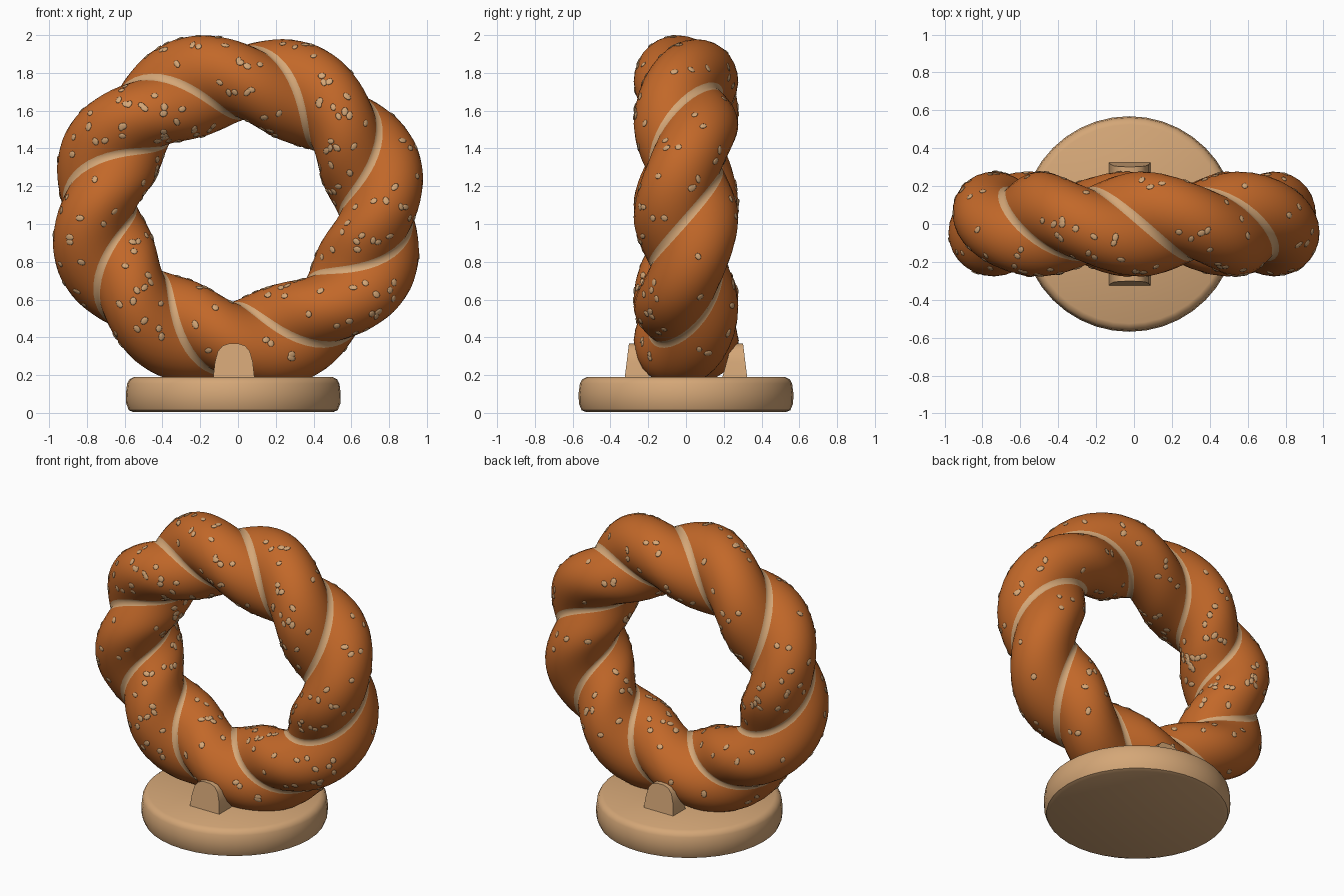
import bpy, bmesh, math, random
from mathutils import Vector, Matrix

if "Cube" in bpy.data.objects:
    bpy.data.objects.remove(bpy.data.objects["Cube"])

random.seed(7)


def material(name, rgb):
    m = bpy.data.materials.new(name)
    m.diffuse_color = (*rgb, 1)
    m.use_nodes = True
    m.node_tree.nodes["Principled BSDF"].inputs["Base Color"].default_value = m.diffuse_color
    return m


crust = material("baked_crust", (0.54, 0.138, 0.022))
tan = material("pale_tan", (0.66, 0.385, 0.185))


def finish(bm, name, mats, angle=40):
    bmesh.ops.recalc_face_normals(bm, faces=bm.faces)
    me = bpy.data.meshes.new(name)
    bm.to_mesh(me)
    bm.free()
    for m in mats:
        me.materials.append(m)
    ob = bpy.data.objects.new(name, me)
    bpy.context.collection.objects.link(ob)
    bpy.context.view_layer.objects.active = ob
    ob.select_set(True)
    bpy.ops.object.shade_smooth_by_angle(angle=math.radians(angle))
    ob.select_set(False)
    return ob


# Twisted ring: two overlapping strands making four turns around an oval
RX, RZ, CZ = 0.735, 0.682, 1.07
R, D, TURNS, A0 = 0.2, 0.077, 4, math.radians(42)
SEAM = math.radians(9)


def profile(t, p):
    # radius of the two-strand cross-section; seams lie at t = 0 and 180 degrees,
    # and the strands are a little flatter towards the hole
    d = D - 0.02 * max(0, -math.cos(p))
    return d * abs(math.sin(t)) + math.sqrt(R * R - (d * math.cos(t)) ** 2)


def ring_point(a, t, lift=0.0):
    p = t + TURNS * (A0 - a)
    centre = Vector((RX * math.cos(a), 0, CZ + RZ * math.sin(a)))
    out = Vector((math.cos(a) / RX, 0, math.sin(a) / RZ)).normalized()
    return centre + (out * math.cos(p) + Vector((0, -1, 0)) * math.sin(p)) * (profile(t, p) + lift)


half = [-SEAM, 0] + [SEAM + (math.pi - 2 * SEAM) * i / 14 for i in range(14)]
angles = half + [t + math.pi for t in half]
N, M = 128, len(angles)
bm = bmesh.new()
grid = [[bm.verts.new(ring_point(2 * math.pi * i / N, t)) for t in angles] for i in range(N)]
for i in range(N):
    for j in range(M):
        k = (i + 1) % N
        f = bm.faces.new((grid[i][j], grid[k][j], grid[k][(j + 1) % M], grid[i][(j + 1) % M]))
        f.material_index = 1 if j % (M // 2) < 2 else 0   # pale seam strips
finish(bm, "twisted_ring", [crust, tan], 60)

# Seeds: small flat grains pressed into the crust, more of them on the front
bm = bmesh.new()
for n in range(440):
    a = random.uniform(0, 2 * math.pi)
    t = random.uniform(0.5, math.pi - 0.5) + random.choice((0, math.pi))
    e = 0.01
    pos = ring_point(a, t)
    if pos.z < 0.28 or (pos.y > 0 and random.random() < 0.4):
        continue
    du = ring_point(a + e, t) - pos
    dv = ring_point(a, t + e) - pos
    nrm = du.cross(dv).normalized()
    if nrm.dot(ring_point(a, t, 0.1) - pos) < 0:
        nrm = -nrm
    rot = nrm.to_track_quat('Z', 'Y').to_matrix().to_4x4()
    spin = Matrix.Rotation(random.uniform(0, math.pi), 4, 'Z')
    size = Matrix.Diagonal((random.uniform(0.018, 0.025), random.uniform(0.014, 0.018), 0.0045, 1))
    bmesh.ops.create_icosphere(bm, subdivisions=2, radius=1,
                               matrix=Matrix.Translation(pos) @ rot @ spin @ size)
finish(bm, "seeds", [tan], 80)

# Round base: lathed profile with softened rims
S, BX = 40, -0.025
bm = bmesh.new()
rims = [(0.53, 0.005), (0.553, 0.014), (0.567, 0.05), (0.569, 0.1), (0.562, 0.155),
        (0.55, 0.177), (0.525, 0.19)]
loops = [[bm.verts.new((BX + r * math.cos(2 * math.pi * i / S), r * math.sin(2 * math.pi * i / S), z))
          for i in range(S)] for r, z in rims]
for lo, hi in zip(loops, loops[1:]):
    for i in range(S):
        k = (i + 1) % S
        bm.faces.new((lo[i], lo[k], hi[k], hi[i]))
bm.faces.new(loops[0][::-1])
bm.faces.new(loops[-1])
finish(bm, "round_base", [tan], 45)

# Two arched support tabs, front and back, leaning in slightly
outline = [(-0.11, 0.18), (-0.1, 0.27), (-0.085, 0.325), (-0.06, 0.355), (-0.025, 0.367)]
outline += [(-x, z) for x, z in reversed(outline)]
for side, name in ((-1, "front_tab"), (1, "back_tab")):
    bm = bmesh.new()
    inner, outer = [], []
    for x, z in outline:
        h = (z - 0.18) / 0.18
        outer.append(bm.verts.new((x - 0.022, side * (0.325 - 0.022 * h), z)))
        inner.append(bm.verts.new((x - 0.022, side * (0.19 + 0.05 * h), z)))
    bm.faces.new(outer)
    bm.faces.new(inner[::-1])
    for i in range(len(outline)):
        k = (i + 1) % len(outline)
        bm.faces.new((outer[i], outer[k], inner[k], inner[i]))
    finish(bm, name, [tan], 35)
